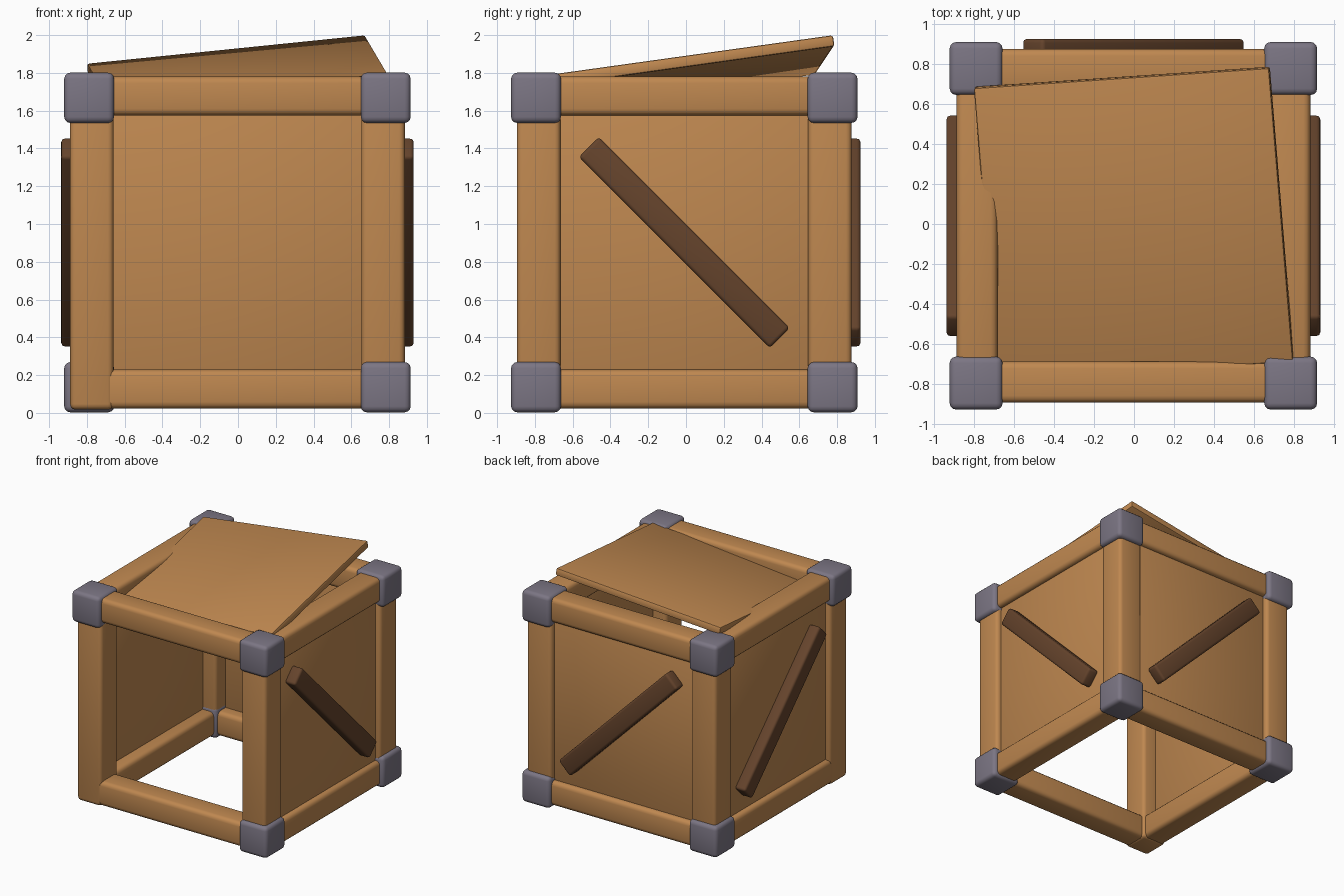
import bpy, bmesh, math
from mathutils import Matrix, Vector

if "Cube" in bpy.data.objects:
    bpy.data.objects.remove(bpy.data.objects["Cube"])


def material(name, rgb):
    m = bpy.data.materials.new(name)
    m.diffuse_color = (*rgb, 1.0)
    m.use_nodes = True
    m.node_tree.nodes["Principled BSDF"].inputs["Base Color"].default_value = m.diffuse_color
    return m


WOOD = material("light_wood", (0.52, 0.245, 0.08))
DARK = material("dark_wood", (0.13, 0.057, 0.025))
METAL = material("grey_metal", (0.20, 0.18, 0.23))

CX, CY, CZ = -0.003, -0.009, 0.902      # middle of the crate


def box(name, size, matrix, mat, bevel, segments=3):
    """Rounded box of the given size, placed by a matrix."""
    bm = bmesh.new()
    bmesh.ops.create_cube(bm, size=1.0)
    bmesh.ops.scale(bm, vec=size, verts=bm.verts)
    bmesh.ops.bevel(bm, geom=bm.edges[:], offset=bevel, segments=segments,
                    profile=0.5, affect='EDGES')
    mesh = bpy.data.meshes.new(name)
    bm.to_mesh(mesh)
    bm.free()
    mesh.materials.append(mat)
    for p in mesh.polygons:
        p.use_smooth = True
    mesh.set_sharp_from_angle(angle=math.radians(40))
    ob = bpy.data.objects.new(name, mesh)
    ob.matrix_world = matrix
    bpy.context.collection.objects.link(ob)
    return ob


def at(x, y, z):
    return Matrix.Translation((CX + x, CY + y, CZ + z))


SIDES = (-1, 1)

# Corner caps: the lower front left one is missing
for sx in SIDES:
    for sy in SIDES:
        for sz in SIDES:
            if (sx, sy, sz) != (-1, -1, -1):
                box("corner_cap", (0.264, 0.264, 0.266),
                    at(sx * 0.785, sy * 0.785, sz * 0.766), METAL, 0.032)

# Upright posts
for sx in SIDES:
    for sy in SIDES:
        box("post", (0.23, 0.23, 1.77), at(sx * 0.771, sy * 0.771, 0), WOOD, 0.03)

# Horizontal rails, top and bottom
for sz in SIDES:
    for s in SIDES:
        box("rail_across", (1.56, 0.206, 0.206),
            at(0, s * 0.78, sz * 0.776), WOOD, 0.035)
        box("rail_deep", (0.206, 1.56, 0.206),
            at(s * 0.78, 0, sz * 0.776), WOOD, 0.035)

# Side and back panels with diagonal braces (front and bottom are open)
tilt = math.radians(45)
for s in SIDES:
    box("side_panel", (0.06, 1.48, 1.48), at(s * 0.81, 0, 0), WOOD, 0.012, 2)
    box("side_brace", (0.10, 1.43, 0.15),
        at(s * 0.883, 0, 0) @ Matrix.Rotation(-tilt, 4, 'X'), DARK, 0.02)
box("back_panel", (1.48, 0.06, 1.48), at(0, 0.81, 0), WOOD, 0.012, 2)
box("back_brace", (1.43, 0.10, 0.15),
    at(0, 0.883, 0) @ Matrix.Rotation(tilt, 4, 'Y'), DARK, 0.02)

# Loose lid, twisted and tipped so its front left corner sinks into the crate
up = Vector((-0.092, -0.147, 1.0)).normalized()
along = Vector((1.47, 0.10, 0.15))
along = (along - up * along.dot(up)).normalized()
back = up.cross(along)
lid = Matrix((along, back, up)).transposed().to_4x4()
lid.translation = Vector((-0.003, -0.005, 1.823)) - up * 0.03
box("lid", (1.485, 1.485, 0.06), lid, WOOD, 0.012, 2)
